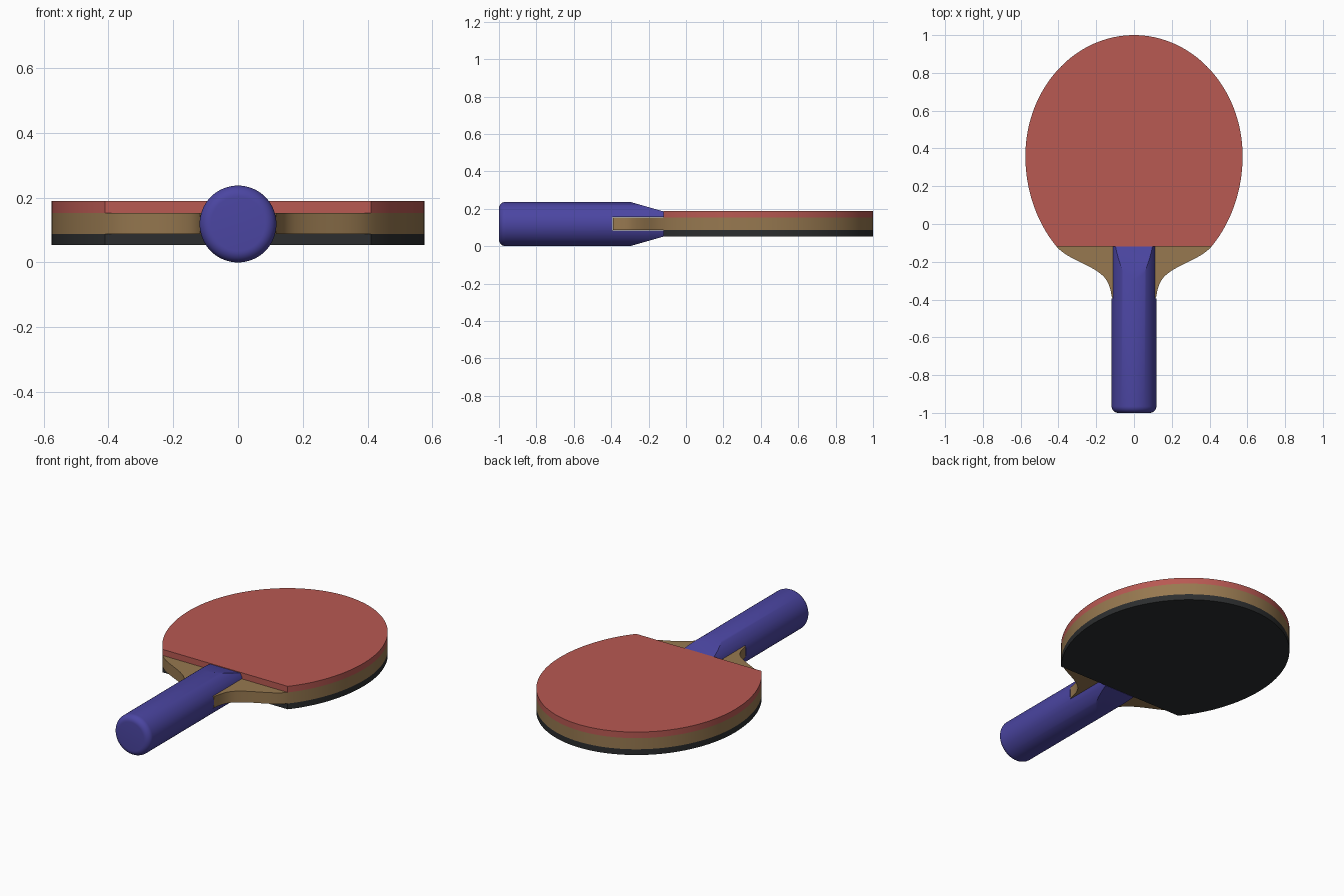
import bpy, bmesh, math
from mathutils import Vector
from mathutils.geometry import interpolate_bezier

if "Cube" in bpy.data.objects:
    bpy.data.objects.remove(bpy.data.objects["Cube"])

ZC = 0.1185       # mid height of the bat
CUT_Y = -0.12     # straight lower edge of the rubbers


def paint(name, rgb):
    mat = bpy.data.materials.new(name)
    mat.diffuse_color = (*rgb, 1)
    mat.use_nodes = True
    mat.node_tree.nodes["Principled BSDF"].inputs["Base Color"].default_value = mat.diffuse_color
    return mat


def finish(name, bm, mat=None):
    bmesh.ops.recalc_face_normals(bm, faces=bm.faces)
    mesh = bpy.data.meshes.new(name)
    bm.to_mesh(mesh)
    bm.free()
    if mat:
        mesh.materials.append(mat)
    ob = bpy.data.objects.new(name, mesh)
    bpy.context.collection.objects.link(ob)
    return ob


def smooth(ob):
    bpy.ops.object.select_all(action='DESELECT')
    bpy.context.view_layer.objects.active = ob
    ob.select_set(True)
    bpy.ops.object.shade_smooth_by_angle(angle=math.radians(30))


def slab(name, half, z0, z1, mat):
    """Extrude an outline given as its right half, top to bottom."""
    left = [(-x, y) for x, y in reversed(half) if x > 1e-5]
    bm = bmesh.new()
    face = bm.faces.new([bm.verts.new((x, y, z0)) for x, y in half + left])
    up = bmesh.ops.extrude_face_region(bm, geom=[face])
    verts = [g for g in up['geom'] if isinstance(g, bmesh.types.BMVert)]
    bmesh.ops.translate(bm, verts=verts, vec=(0, 0, z1 - z0))
    ob = finish(name, bm, mat)
    smooth(ob)
    return ob


# Head outline: two half ellipses meeting at the widest point
W, Y_WIDE, UP, DOWN = 0.575, 0.36, 0.64, 0.684
a_end = -math.asin((Y_WIDE - CUT_Y) / DOWN)
head = []
N = 64
for i in range(N + 1):
    a = math.pi / 2 + (a_end - math.pi / 2) * i / N
    head.append((W * math.cos(a), Y_WIDE + (UP if a > 0 else DOWN) * math.sin(a)))
head[0] = (0.0, 1.0)

# Neck outline: S-curve from the head down to the handle
neck = []
for pts in (((head[-1][0], CUT_Y), (0.35, -0.187), (0.25, -0.205), (0.175, -0.265)),
            ((0.175, -0.265), (0.132, -0.30), (0.125, -0.34), (0.117, -0.39))):
    curve = interpolate_bezier(*[Vector((x, y, 0)) for x, y in pts], 13)
    neck += [(p.x, p.y) for p in curve[1:]]

# Wooden blade with a rubber sheet on each face
wood = paint("wood", (0.31, 0.19, 0.08))
slab("blade", head + neck, 0.087, 0.153, wood)
slab("top_rubber", head, 0.153, 0.189, paint("red_rubber", (0.48, 0.1, 0.085)))
slab("bottom_rubber", head, 0.053, 0.087, paint("black_rubber", (0.025, 0.027, 0.028)))

# Handle: lathed bar with a rounded butt
R, FIL, SEG = 0.1185, 0.035, 64
profile = [(0, -1.0)]
for i in range(9):
    a = math.pi / 2 * i / 8
    profile.append((R - FIL + FIL * math.sin(a), -1 + FIL - FIL * math.cos(a)))
profile += [(R, CUT_Y), (0, CUT_Y)]
bm = bmesh.new()
verts = [bm.verts.new((r, y, ZC)) for r, y in profile]
edges = [bm.edges.new(p) for p in zip(verts, verts[1:])]
bmesh.ops.spin(bm, geom=verts + edges, cent=(0, 0, ZC), axis=(0, 1, 0),
               angle=math.tau, steps=SEG)
bmesh.ops.remove_doubles(bm, verts=bm.verts, dist=1e-5)

# Slanted flats at the throat, above and below
for s in (1, -1):
    normal = Vector((0, R - 0.067, s * 0.18)).normalized()
    cut = bmesh.ops.bisect_plane(bm, geom=bm.verts[:] + bm.edges[:] + bm.faces[:],
                                 plane_co=(0, -0.30, ZC + s * R), plane_no=normal,
                                 clear_outer=True, dist=1e-5)
    rim = [e for e in bm.edges if e.is_boundary]
    bmesh.ops.holes_fill(bm, edges=rim, sides=0)
handle = finish("handle", bm, paint("blue_grip", (0.07, 0.06, 0.36)))

# Slot in the handle that holds the blade
bm = bmesh.new()
bmesh.ops.create_cube(bm, size=1)
bmesh.ops.scale(bm, vec=(0.5, 0.4, 0.072), verts=bm.verts)
bmesh.ops.translate(bm, vec=(0, -0.194, 0.12), verts=bm.verts)
cutter = finish("slot_cutter", bm)
cutter.hide_render = True
mod = handle.modifiers.new("slot", 'BOOLEAN')
mod.operation, mod.object, mod.solver = 'DIFFERENCE', cutter, 'EXACT'
bpy.context.view_layer.objects.active = handle
bpy.ops.object.modifier_apply(modifier="slot")
bpy.data.objects.remove(cutter)
smooth(handle)
